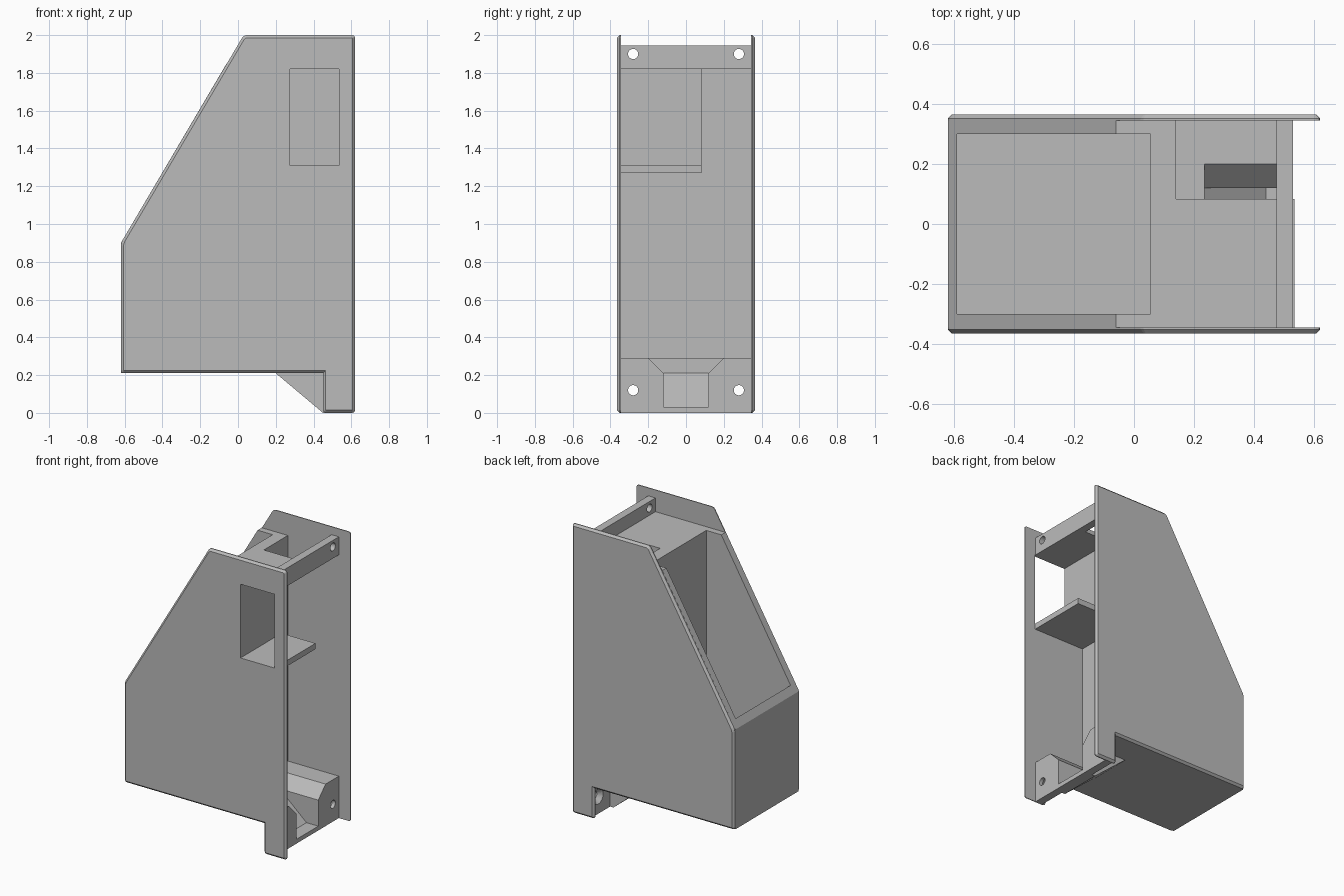
import bpy, bmesh, math
from mathutils import Matrix, Vector

cube = bpy.data.objects.get("Cube")
if cube:
    bpy.data.objects.remove(cube, do_unlink=True)

GREY = (0.5, 0.5, 0.5, 1)
grey = bpy.data.materials.new("plain grey")
grey.use_nodes = True
grey.diffuse_color = GREY
grey.node_tree.nodes["Principled BSDF"].inputs["Base Color"].default_value = GREY


def finish(name, bm):
    bmesh.ops.recalc_face_normals(bm, faces=bm.faces)
    mesh = bpy.data.meshes.new(name)
    bm.to_mesh(mesh)
    bm.free()
    mesh.materials.append(grey)
    obj = bpy.data.objects.new(name, mesh)
    bpy.context.collection.objects.link(obj)
    return obj


def prism_bm(points, start, step):
    """Closed outline swept from start along step."""
    bm = bmesh.new()
    face = bm.faces.new([bm.verts.new(p) for p in points])
    swept = bmesh.ops.extrude_face_region(bm, geom=[face])["geom"]
    bmesh.ops.translate(bm, vec=step, verts=[v for v in swept if isinstance(v, bmesh.types.BMVert)])
    bmesh.ops.translate(bm, vec=start, verts=bm.verts)
    bmesh.ops.recalc_face_normals(bm, faces=bm.faces)
    return bm


def side_profile(name, xz, y0, y1):
    return finish(name, prism_bm([(x, 0, z) for x, z in xz], (0, y0, 0), (0, y1 - y0, 0)))


def box(name, x0, x1, y0, y1, z0, z1):
    return side_profile(name, [(x0, z0), (x1, z0), (x1, z1), (x0, z1)], y0, y1)


def rod(name, x0, x1, y, z, r0, r1):
    """Round or conical cutter along x."""
    bm = bmesh.new()
    place = Matrix.Translation(((x0 + x1) / 2, y, z)) @ Matrix.Rotation(math.pi / 2, 4, "Y")
    bmesh.ops.create_cone(bm, cap_ends=True, segments=32, radius1=r0, radius2=r1,
                          depth=x1 - x0, matrix=place)
    return finish(name, bm)


def combine(obj, other, operation="DIFFERENCE"):
    mod = obj.modifiers.new("cut", "BOOLEAN")
    mod.operation, mod.solver, mod.object = operation, "EXACT", other
    bpy.context.view_layer.objects.active = obj
    bpy.ops.object.modifier_apply(modifier=mod.name)
    bpy.data.objects.remove(other, do_unlink=True)


INNER, OUTER = 0.345, 0.365     # side plate faces
WALL, BACK = 0.14, 0.53         # rear hopper wall, mounting plane
HOLE_Y, HOLE_R = 0.28, 0.027

# Side plates with clipped corners and a chamfered outer rim
outline = [(-0.62, 0.21), (-0.62, 0.9), (0.03, 2), (0.62, 2), (0.62, 0), (0.45, 0), (0.45, 0.21)]


def side_plate(name, side):
    bm = prism_bm([(x, 0, z) for x, z in outline], (0, side * INNER, 0),
                  (0, side * (OUTER - INNER), 0))
    corners = [e for e in bm.edges if abs(e.verts[0].co.y - e.verts[1].co.y) > 0.01
               and not (abs(e.verts[0].co.x - 0.45) < 0.01 and e.verts[0].co.z > 0.1)]
    bmesh.ops.bevel(bm, geom=corners, offset=0.015, segments=2, profile=0.5, affect="EDGES")
    rim = [e for e in bm.edges if all(abs(abs(v.co.y) - OUTER) < 1e-4 for v in e.verts)]
    bmesh.ops.bevel(bm, geom=rim, offset=0.014, segments=1, affect="EDGES")
    return finish(name, bm)


front_plate = side_plate("front_side_plate", -1)
side_plate("back_side_plate", 1)
combine(front_plate, box("window_cutter", 0.275, 0.535, -0.5, -0.3, 1.31, 1.82))

# Open hopper between the plates
hopper = side_profile("hopper", [(-0.62, 0.21), (-0.62, 0.9), (-0.06, 1.85), (WALL, 1.85),
                                 (WALL, 0.21)], -INNER, INNER)
combine(hopper, box("cavity_cutter", -0.59, 0.055, -0.3, 0.3, 0.25, 2.2))

# Deck, compartment wall and shelf behind the window
box("top_deck", WALL, 0.475, -INNER, 0.083, 1.82, 1.85)
box("compartment_wall", WALL, 0.275, -INNER, 0.083, 1.31, 1.82)
box("shelf", WALL, 0.535, -INNER, 0.083, 1.27, 1.31)

# Upper mounting bar with screw holes
bar = box("upper_mounting_bar", 0.475, BACK, -INNER, INNER, 1.82, 1.945)
for s in (-1, 1):
    combine(bar, rod("hole_cutter", 0.4, 0.6, s * HOLE_Y, 1.9, HOLE_R, HOLE_R))

# Lower mount: floor with flange, middle chute, flared pocket and screw holes
mount = side_profile("lower_mount", [(WALL, 0.21), (0.475, 0.21), (0.475, 0), (BACK, 0),
                                     (BACK, 0.29), (WALL, 0.29)], -INNER, INNER)
combine(mount, side_profile("chute", [(0.2, 0.21), (0.45, 0), (0.5, 0), (0.5, 0.25),
                                      (0.2, 0.25)], -0.15, 0.15), "UNION")
combine(mount, side_profile("pocket_cutter", [(0.235, 0.21), (0.44, 0.03), (0.6, 0.03),
                                              (0.6, 0.25), (0.235, 0.25)], -0.12, 0.12))
flare = [(0, -0.12, 0.21), (0, 0.12, 0.21), (0, 0.21, 0.3), (0, -0.21, 0.3)]
combine(mount, finish("flare_cutter", prism_bm(flare, (0.235, 0, 0), (0.4, 0, 0))))
for s in (-1, 1):
    combine(mount, rod("hole_cutter", 0.4, 0.6, s * HOLE_Y, 0.12, HOLE_R, HOLE_R))
    combine(mount, rod("countersink_cutter", 0.47, 0.505, s * HOLE_Y, 0.12, 0.058, HOLE_R))
